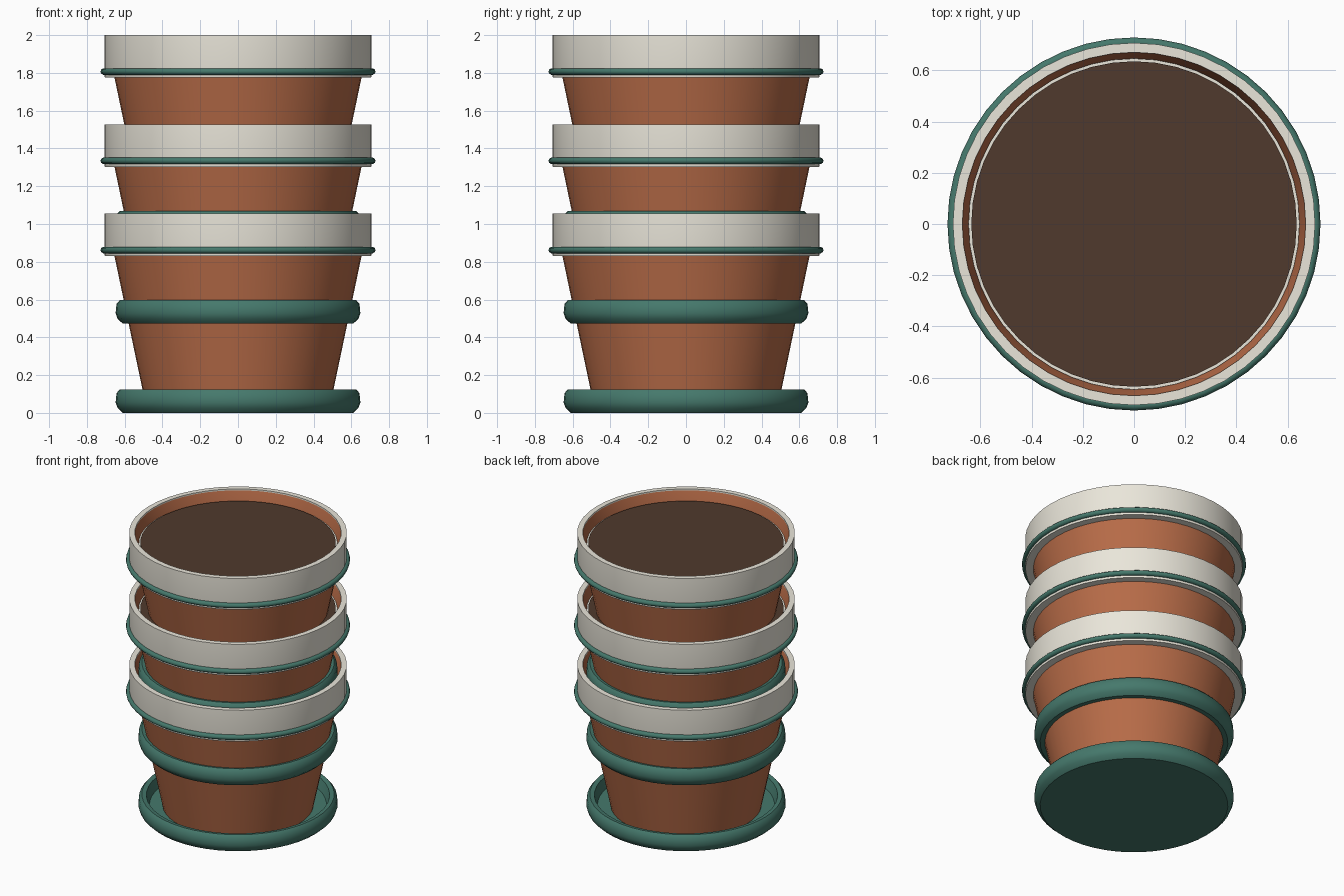
import bpy, bmesh
from math import radians, cos, sin, pi

if "Cube" in bpy.data.objects:
    bpy.data.objects.remove(bpy.data.objects["Cube"])

SEG = 48
PITCH = 0.4725   # vertical spacing of the nested pots


def mat(name, rgb):
    m = bpy.data.materials.new(name)
    m.diffuse_color = (*rgb, 1)
    m.use_nodes = True
    m.node_tree.nodes["Principled BSDF"].inputs["Base Color"].default_value = m.diffuse_color
    return m


terracotta = mat("terracotta", (0.48, 0.15, 0.065))
cream = mat("cream_glaze", (0.82, 0.79, 0.70))
green = mat("green_glaze", (0.06, 0.19, 0.15))
earth = mat("soil", (0.08, 0.042, 0.026))


def lathe(name, profile, z, material, closed=False):
    """Revolve an (r, z) profile around the z axis."""
    bm = bmesh.new()
    vs = [bm.verts.new((r, 0, h)) for r, h in profile]
    pairs = list(zip(vs, vs[1:])) + ([(vs[-1], vs[0])] if closed else [])
    edges = [bm.edges.new(p) for p in pairs]
    bmesh.ops.spin(bm, geom=vs + edges, cent=(0, 0, 0), axis=(0, 0, 1),
                   angle=2 * pi, steps=SEG, use_duplicate=False)
    bmesh.ops.remove_doubles(bm, verts=bm.verts[:], dist=1e-4)
    bmesh.ops.recalc_face_normals(bm, faces=bm.faces[:])
    me = bpy.data.meshes.new(name)
    bm.to_mesh(me)
    bm.free()
    ob = bpy.data.objects.new(name, me)
    ob.location.z = z
    me.materials.append(material)
    bpy.context.collection.objects.link(ob)
    bpy.context.view_layer.objects.active = ob
    ob.select_set(True)
    bpy.ops.object.shade_smooth_by_angle(angle=radians(40))
    ob.select_set(False)
    return ob


saucer = [(0, 0), (0.61, 0), (0.637, 0.025), (0.648, 0.055), (0.643, 0.105),
          (0.625, 0.125), (0.595, 0.12), (0.575, 0.05), (0, 0.04)]
pot = [(0, 0.04), (0.488, 0.04), (0.654, 0.83), (0.685, 0.98), (0.685, 1.045),
       (0.67, 1.045), (0.645, 0.965), (0.63, 0.88), (0.47, 0.10), (0, 0.10)]
collar = [(0.65, 0.84), (0.705, 0.84), (0.707, 0.85), (0.707, 1.055), (0.67, 1.055), (0.67, 1.04)]
bead = [(0.708 + 0.02 * cos(a * pi / 5), 0.862 + 0.018 * sin(a * pi / 5)) for a in range(10)]
liner = [(0.625, 0.978), (0.646, 0.978), (0.646, 0.96), (0.625, 0.96)]
soil = [(0, 0.985), (0.635, 0.985), (0.635, 0.94), (0, 0.94)]

for i in range(3):
    z = i * PITCH
    lathe(f"saucer_{i + 1}", saucer, z, green)
    lathe(f"pot_body_{i + 1}", pot, z, terracotta)
    lathe(f"rim_collar_{i + 1}", [(r, h - 0.01 * (h < 0.86)) for r, h in collar], z, cream)
    lathe(f"rim_bead_{i + 1}", bead, z, green, closed=True)
    lathe(f"inner_ring_{i + 1}", liner, z, cream, closed=True)
    lathe(f"soil_{i + 1}", soil, z, earth)
